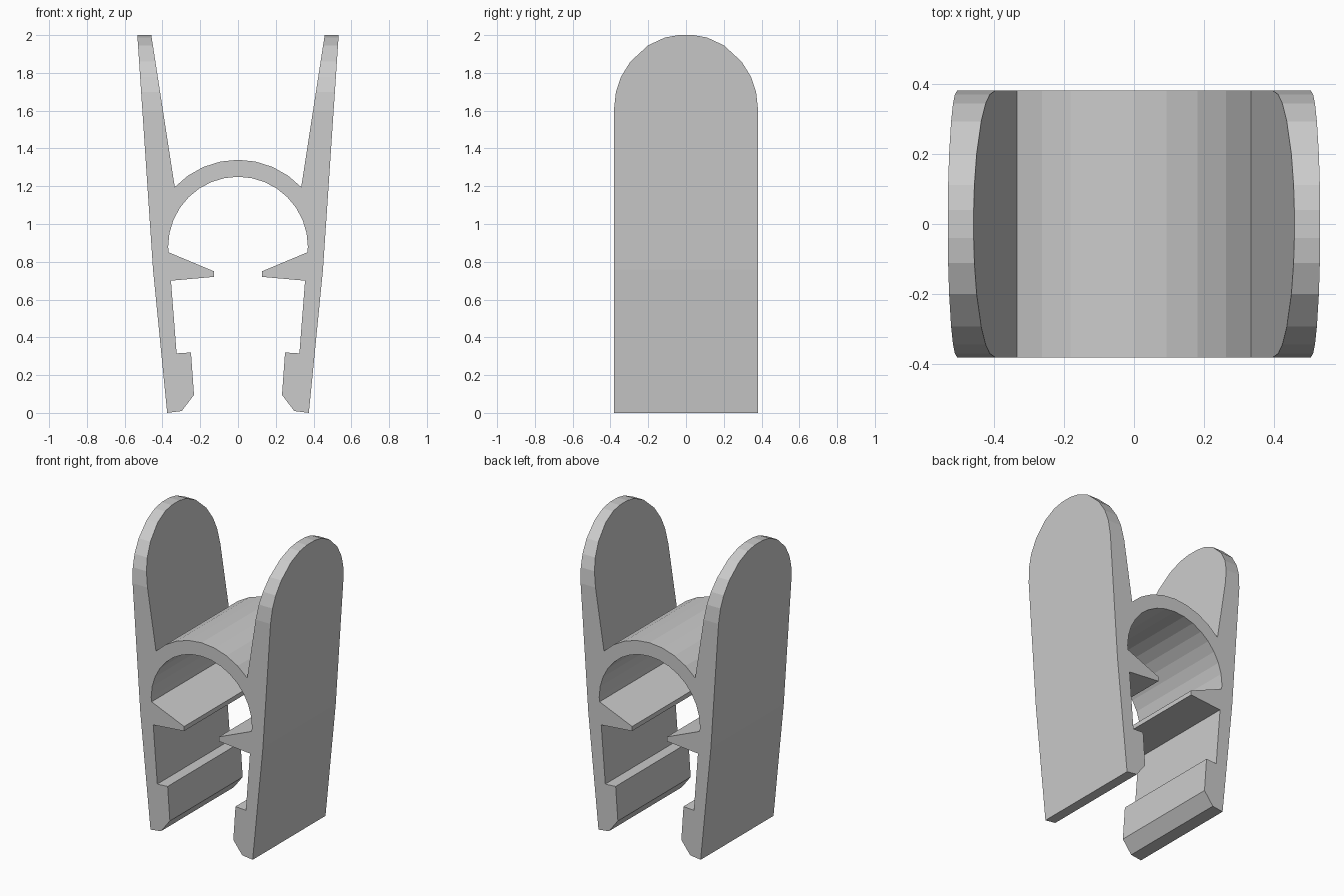
import bpy, bmesh, math
from mathutils import Vector

if "Cube" in bpy.data.objects:
    bpy.data.objects.remove(bpy.data.objects["Cube"])

HALF = 0.382  # half depth along y


def prism(name, points, axis):
    """Extrude a closed profile (list of 3D points) along axis."""
    bm = bmesh.new()
    face = bm.faces.new([bm.verts.new(p) for p in points])
    ext = bmesh.ops.extrude_face_region(bm, geom=[face])
    moved = [v for v in ext["geom"] if isinstance(v, bmesh.types.BMVert)]
    bmesh.ops.translate(bm, verts=moved, vec=Vector(axis))
    bmesh.ops.recalc_face_normals(bm, faces=bm.faces)
    mesh = bpy.data.meshes.new(name)
    bm.to_mesh(mesh)
    bm.free()
    obj = bpy.data.objects.new(name, mesh)
    bpy.context.collection.objects.link(obj)
    return obj


def arc(radius, start, end, steps, cz=0.88):
    """Arc in x, z with angles measured from straight up."""
    angles = [math.radians(start + (end - start) * i / steps) for i in range(steps + 1)]
    return [(radius * math.sin(a), cz + radius * math.cos(a)) for a in angles]


def mirrored(half):
    """Left copy of a right-hand half outline, in reverse order."""
    return [(-x, z) for x, z in reversed(half)]


# Outer outline: legs, handles and outside of the bridge arch
outer = [(0.375, 0), (0.45, 0.76), (0.533, 2.0), (0.459, 2.0)]
outer_arch = arc(0.46, 46.7, -46.7, 8)

# Inner outline: arch underside, pointed ribs and hooked feet
inner = [(0.367, 0.85), (0.128, 0.75), (0.128, 0.72), (0.355, 0.70),
         (0.325, 0.315), (0.249, 0.32), (0.233, 0.095), (0.298, 0.01)]
inner_arch = arc(0.37, -90, 90, 16)

profile = outer + outer_arch + mirrored(outer) + mirrored(inner) + inner_arch + inner
clip = prism("spring_clip", [(x, -HALF, z) for x, z in profile], (0, 2 * HALF, 0))

# Rounded handle tops, cut by an arched envelope
side = [(0.6, -0.2), (0.6, 1.45), (HALF, 1.6), (0.371, 1.7), (0.345, 1.778),
        (0.294, 1.86), (0.2, 1.946), (0.112, 1.987), (0.04, 2.0)]
side[0:2] = [(HALF + 0.001, -0.2)]
envelope = prism("handle_envelope", [(-1, y, z) for y, z in side + mirrored(side)], (2, 0, 0))
envelope.hide_render = True

cut = clip.modifiers.new("round_handles", "BOOLEAN")
cut.operation = "INTERSECT"
cut.solver = "EXACT"
cut.object = envelope
bpy.context.view_layer.objects.active = clip
bpy.ops.object.modifier_apply(modifier=cut.name)
bpy.data.objects.remove(envelope)
